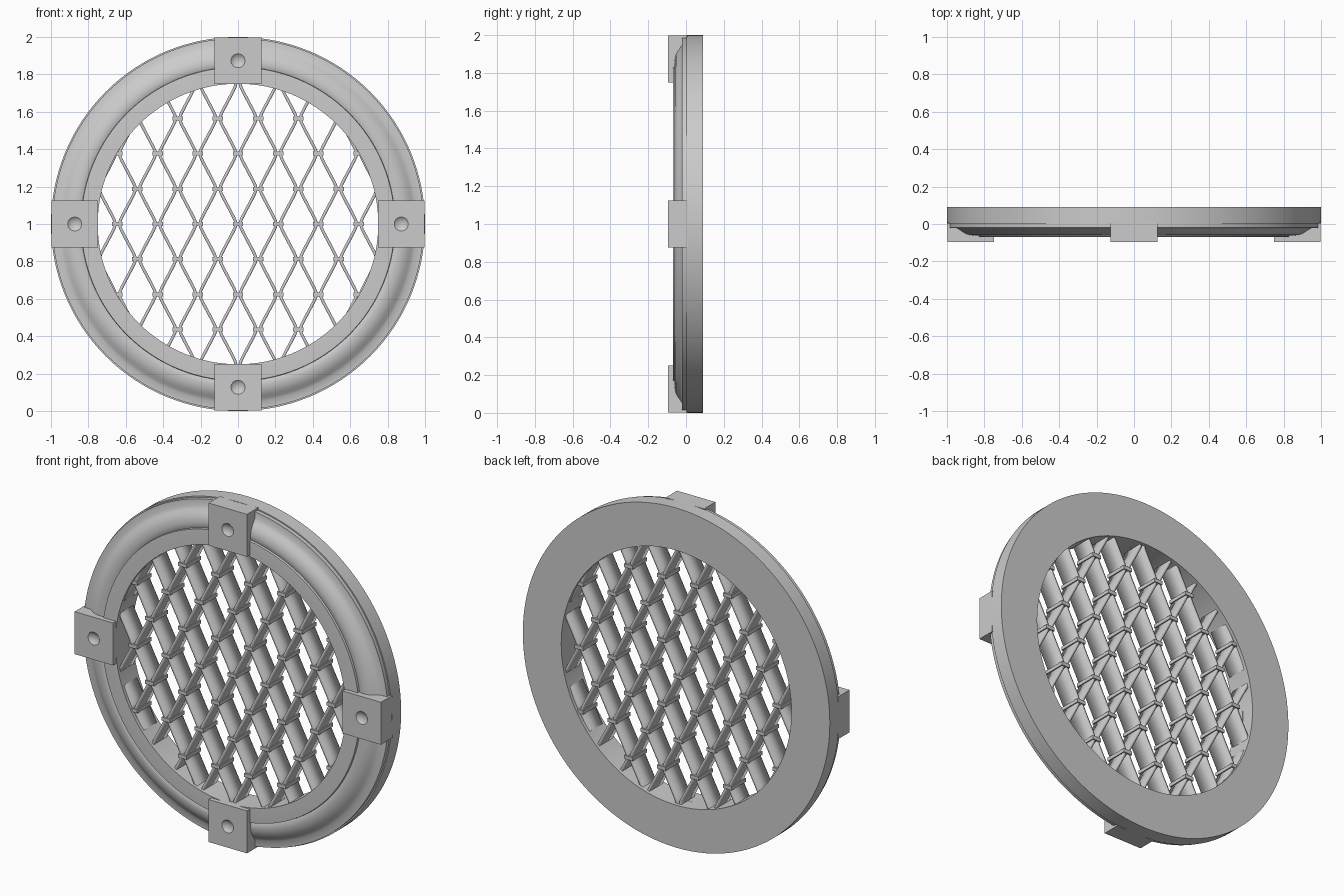
import bpy, bmesh, math
from mathutils import Vector

if "Cube" in bpy.data.objects:
    bpy.data.objects.remove(bpy.data.objects["Cube"])

CZ = 1.0          # height of the grille centre
DX, DZ = 0.1075, 0.188   # lattice column and row spacing


def make(name, bm, smooth=None):
    bmesh.ops.recalc_face_normals(bm, faces=bm.faces)
    me = bpy.data.meshes.new(name)
    bm.to_mesh(me)
    bm.free()
    ob = bpy.data.objects.new(name, me)
    bpy.context.collection.objects.link(ob)
    if smooth:
        bpy.ops.object.select_all(action='DESELECT')
        ob.select_set(True)
        bpy.context.view_layer.objects.active = ob
        bpy.ops.object.shade_smooth_by_angle(angle=math.radians(smooth))
    return ob


def add_box(bm, centre, size):
    vs = bmesh.ops.create_cube(bm, size=1.0)['verts']
    for v in vs:
        v.co = Vector(centre) + Vector([a * b for a, b in zip(v.co, size)])


# moulded outer ring: closed (radius, y) profile turned around the y axis
profile = [(0.75, 0.09), (1.0, 0.09), (1.0, 0.003), (0.993, 0.003), (0.993, -0.02),
           (0.955, -0.022), (0.94, -0.031), (0.925, -0.042), (0.908, -0.052),
           (0.89, -0.058), (0.87, -0.061), (0.853, -0.06), (0.84, -0.055),
           (0.838, -0.068), (0.825, -0.069), (0.75, -0.069)]
N = 128
bm = bmesh.new()
loops = []
for i in range(N):
    a = 2 * math.pi * i / N
    loops.append([bm.verts.new((r * math.cos(a), y, CZ + r * math.sin(a))) for r, y in profile])
n = len(profile)
for i in range(N):
    A, B = loops[i], loops[(i + 1) % N]
    for j in range(n):
        k = (j + 1) % n
        bm.faces.new((A[j], A[k], B[k], B[j]))
make("outer_ring", bm, 30)

# wavy vertical ribbons forming the diamond lattice
bm = bmesh.new()
amp = DX / 2 - 0.011
STEPS = 12
for col in range(-7, 7):
    xc = DX * (col + 0.5)
    prev = None
    for s in range(-5 * STEPS, 5 * STEPS + 1):
        c = math.cos(math.pi * s / STEPS)
        wave = math.asin(0.96 * c) / math.asin(0.96)
        x = xc + amp * wave * (-1 if col % 2 == 0 else 1)
        z = DZ * s / STEPS
        if math.hypot(x, z) > 0.785:
            prev = None
            continue
        cur = (bm.verts.new((x, -0.05, CZ + z)), bm.verts.new((x, 0.07, CZ + z)))
        if prev:
            bm.faces.new((prev[0], prev[1], cur[1], cur[0]))
        prev = cur
bmesh.ops.delete(bm, geom=[v for v in bm.verts if not v.link_faces], context='VERTS')
ribbons = make("lattice_ribbons", bm, 40)
mod = ribbons.modifiers.new("thickness", 'SOLIDIFY')
mod.thickness = 0.016
mod.offset = 0

# clips binding neighbouring ribbons at each crossing
bm = bmesh.new()
for k in range(-3, 4):
    for i in range(-6, 7):
        if (i + k) % 2 == 0 and math.hypot(i * DX, k * DZ) < 0.75:
            add_box(bm, (i * DX, 0.01, CZ + k * DZ), (0.056, 0.134, 0.021))
make("lattice_clips", bm)

# four mounting blocks with a shallow screw dimple
names = ["right", "top", "left", "bottom"]
for q, nm in enumerate(names):
    a = q * math.pi / 2
    px, pz = 0.873 * math.cos(a), CZ + 0.873 * math.sin(a)
    bm = bmesh.new()
    add_box(bm, (px, -0.0425, pz), (0.25, 0.105, 0.25))
    block = make("mounting_block_" + nm, bm)
    bm = bmesh.new()
    bmesh.ops.create_uvsphere(bm, u_segments=32, v_segments=24, radius=0.055)
    bmesh.ops.translate(bm, verts=bm.verts, vec=(px, -0.095 - 0.04, pz))
    cutter = make("dimple_cutter_" + nm, bm)
    cutter.hide_render = True
    cutter.hide_set(True)
    cut = block.modifiers.new("dimple", 'BOOLEAN')
    cut.operation = 'DIFFERENCE'
    cut.object = cutter
